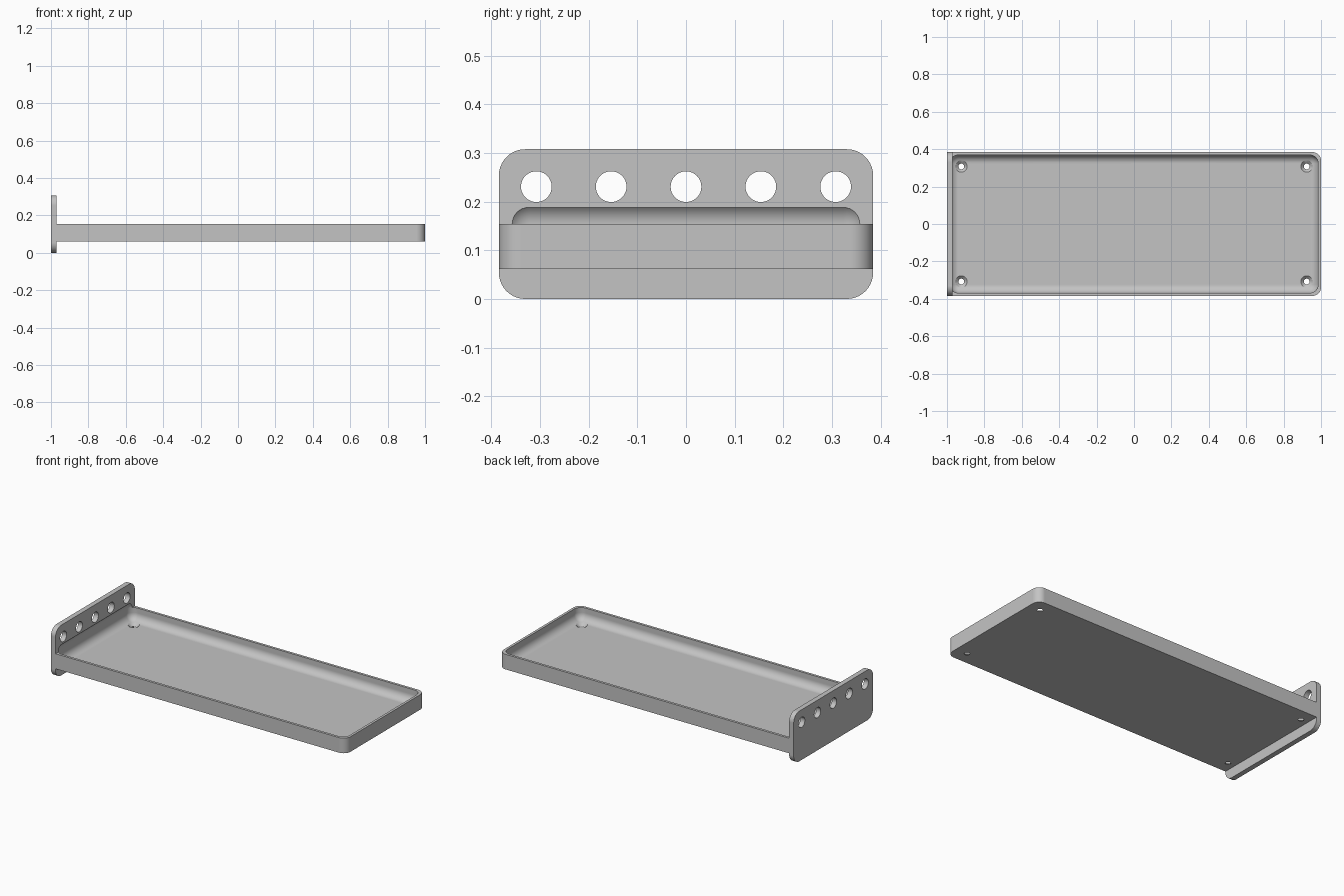
import bpy, bmesh, math
from mathutils import Matrix, Vector

if "Cube" in bpy.data.objects:
    bpy.data.objects.remove(bpy.data.objects["Cube"], do_unlink=True)

MM = 1 / 130          # all sizes below are in millimetres
grey = bpy.data.materials.new("plain grey")
grey.use_nodes = True
colour = (0.55, 0.55, 0.55, 1)
grey.diffuse_color = colour
grey.node_tree.nodes["Principled BSDF"].inputs["Base Color"].default_value = colour


def finish(name, bm):
    bmesh.ops.scale(bm, vec=Vector((MM, MM, MM)), verts=bm.verts)
    bmesh.ops.recalc_face_normals(bm, faces=bm.faces)
    mesh = bpy.data.meshes.new(name)
    bm.to_mesh(mesh)
    bm.free()
    mesh.materials.append(grey)
    obj = bpy.data.objects.new(name, mesh)
    bpy.context.collection.objects.link(obj)
    return obj


def rounded_box(name, low, high, radius, pick, segments=10):
    """Box between two corners with the edges chosen by pick rounded."""
    bm = bmesh.new()
    low, high = Vector(low), Vector(high)
    bmesh.ops.create_cube(bm, size=1)
    bmesh.ops.scale(bm, vec=high - low, verts=bm.verts)
    bmesh.ops.translate(bm, vec=(low + high) / 2, verts=bm.verts)
    edges = [e for e in bm.edges if pick(e)]
    bmesh.ops.bevel(bm, geom=edges, offset=radius, segments=segments,
                    profile=0.5, affect='EDGES', clamp_overlap=True)
    return finish(name, bm)


def along(e, axis):
    return abs((e.verts[0].co - e.verts[1].co)[axis]) > 0.1


def add_cylinder(bm, r1, r2, depth, matrix, sides=48):
    bmesh.ops.create_cone(bm, cap_ends=True, segments=sides, radius1=r1,
                          radius2=r2, depth=depth, matrix=matrix)


def combine(target, other, operation):
    mod = target.modifiers.new(operation.lower(), 'BOOLEAN')
    mod.object, mod.operation, mod.solver = other, operation, 'EXACT'
    bpy.context.view_layer.update()
    graph = bpy.context.evaluated_depsgraph_get()
    mesh = bpy.data.meshes.new_from_object(target.evaluated_get(graph))
    target.modifiers.clear()
    target.data = mesh
    bpy.data.objects.remove(other, do_unlink=True)


# Tray block, with its free vertical corners rounded
tray = rounded_box("tray_with_end_plate", (-128, -50, 8), (130, 50, 20), 6,
                   lambda e: along(e, 2) and e.verts[0].co.x > 0)

# Upright end plate with rounded corners
plate = rounded_box("end_plate", (-130, -50, 0), (-126, 50, 40), 7,
                    lambda e: along(e, 0))
combine(tray, plate, 'UNION')

# Hollow with fully rounded edges, which also bites into the plate
hollow = rounded_box("hollow_cutter", (-128, -48, 10), (128, 48, 26), 6,
                     lambda e: True)
combine(tray, hollow, 'DIFFERENCE')

# Row of round holes through the plate
bm = bmesh.new()
for i in range(-2, 3):
    add_cylinder(bm, 4.1, 4.1, 20, Matrix.Translation((-128, 20 * i, 30))
                 @ Matrix.Rotation(math.pi / 2, 4, 'Y'))
combine(tray, finish("plate_hole_cutter", bm), 'DIFFERENCE')

# Countersunk screw holes in the corners: wide mouth, cone and through hole
mouth, screw = bmesh.new(), bmesh.new()
for x in (-120, 120):
    for y in (-40, 40):
        add_cylinder(mouth, 4, 4, 4, Matrix.Translation((x, y, 12)))
        add_cylinder(screw, 1, 5, 4, Matrix.Translation((x, y, 9)))
combine(tray, finish("screw_cone_cutter", screw), 'DIFFERENCE')
combine(tray, finish("screw_mouth_cutter", mouth), 'DIFFERENCE')

# Smooth fillets, crisp corners
bpy.ops.object.select_all(action='DESELECT')
bpy.context.view_layer.objects.active = tray
tray.select_set(True)
bpy.ops.object.shade_smooth_by_angle(angle=math.radians(25))
normals = tray.modifiers.new("flat_face_normals", 'WEIGHTED_NORMAL')
normals.keep_sharp = True
